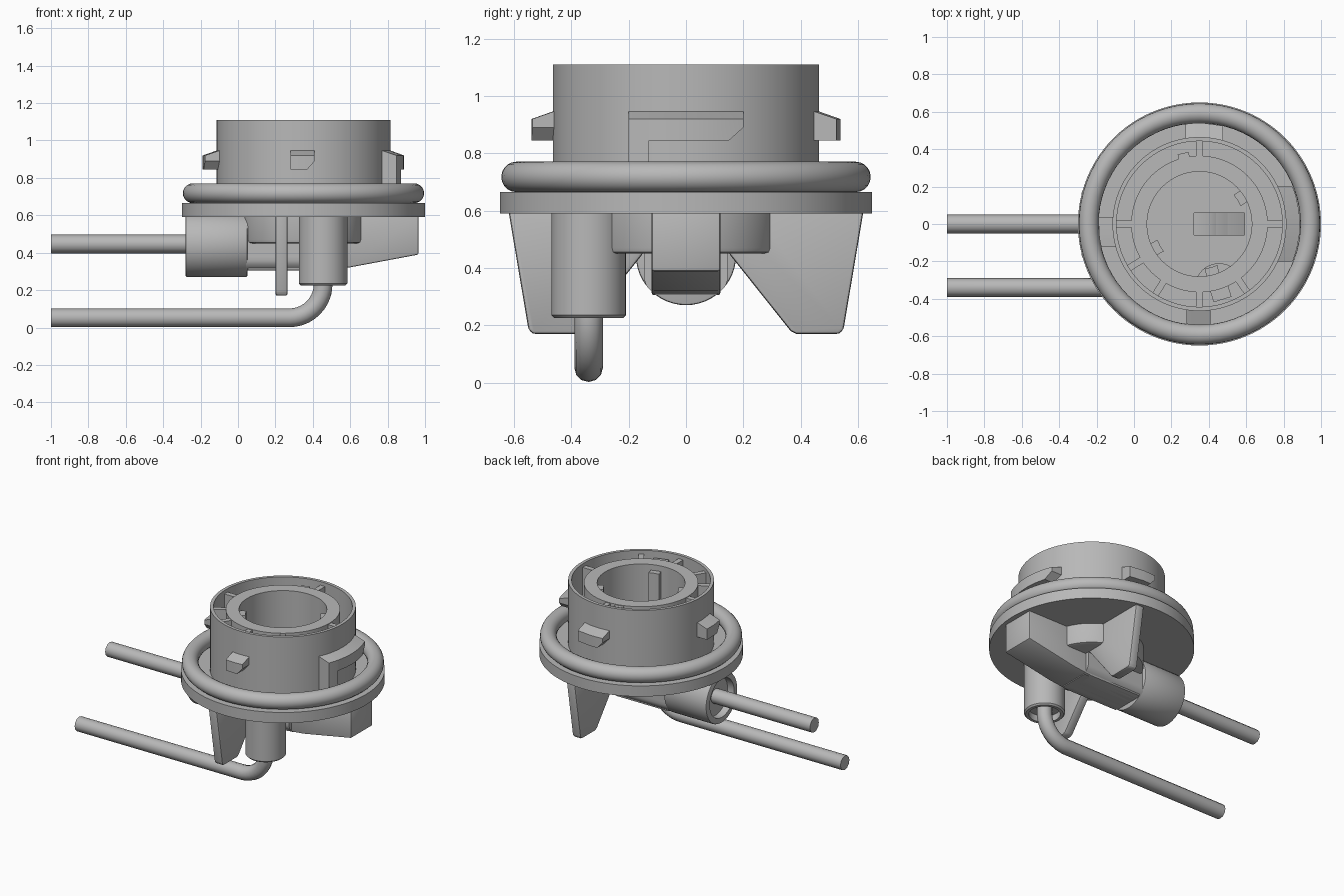
import bpy, bmesh, math
from mathutils import Vector

if "Cube" in bpy.data.objects:
    bpy.data.objects.remove(bpy.data.objects["Cube"], do_unlink=True)

CX = 0.35          # axis of the round socket
AXIS = Vector((CX, 0, 0))

grey = bpy.data.materials.new("mid grey plastic")
grey.use_nodes = True
grey.diffuse_color = (0.48, 0.48, 0.48, 1)
grey.node_tree.nodes["Principled BSDF"].inputs["Base Color"].default_value = (0.48, 0.48, 0.48, 1)


def activate(ob):
    bpy.ops.object.select_all(action="DESELECT")
    ob.select_set(True)
    bpy.context.view_layer.objects.active = ob


def finish(name, bm, bevel=0):
    """Turn a bmesh into a shaded object."""
    bmesh.ops.remove_doubles(bm, verts=bm.verts, dist=1e-5)
    bmesh.ops.recalc_face_normals(bm, faces=bm.faces)
    me = bpy.data.meshes.new(name)
    bm.to_mesh(me)
    bm.free()
    me.materials.append(grey)
    ob = bpy.data.objects.new(name, me)
    bpy.context.collection.objects.link(ob)
    activate(ob)
    if bevel:
        mod = ob.modifiers.new("soft edges", "BEVEL")
        mod.width, mod.segments, mod.limit_method = bevel, 2, "ANGLE"
        bpy.ops.object.modifier_apply(modifier=mod.name)
    bpy.ops.object.shade_smooth_by_angle(angle=math.radians(35))
    return ob


def lathe(name, profile, centre, steps):
    """Spin an open (r, z) profile round a vertical axis and cap its ends flat."""
    bm = bmesh.new()
    vs = [bm.verts.new((r, 0, z)) for r, z in profile]
    es = [bm.edges.new(p) for p in zip(vs, vs[1:])]
    bmesh.ops.spin(bm, geom=vs + es, cent=(0, 0, 0), axis=(0, 0, 1),
                   angle=math.tau, steps=steps, use_duplicate=False)
    bmesh.ops.remove_doubles(bm, verts=bm.verts, dist=1e-5)
    bmesh.ops.holes_fill(bm, edges=[e for e in bm.edges if e.is_boundary], sides=0)
    bmesh.ops.translate(bm, verts=bm.verts, vec=centre)
    return finish(name, bm)


def prism(name, pts, a, b, axis, bevel=0):
    """Extrude a 2D outline from a to b along x (y,z outline) or y (x,z) or z (x,y)."""
    place = {"x": lambda p, d: (d, p[0], p[1]),
             "y": lambda p, d: (p[0], d, p[1]),
             "z": lambda p, d: (p[0], p[1], d)}[axis]
    bm = bmesh.new()
    lo, hi = ([bm.verts.new(place(p, d)) for p in pts] for d in (a, b))
    bm.faces.new(lo)
    bm.faces.new(hi)
    n = len(pts)
    for i in range(n):
        j = (i + 1) % n
        bm.faces.new((lo[i], lo[j], hi[j], hi[i]))
    return finish(name, bm, bevel)


def circle(r, cu, cv, n=48):
    return [(cu + r * math.cos(math.tau * i / n), cv + r * math.sin(math.tau * i / n))
            for i in range(n)]


def cut(ob, cutter):
    mod = ob.modifiers.new("cut", "BOOLEAN")
    mod.operation, mod.solver, mod.object = "DIFFERENCE", "EXACT", cutter
    activate(ob)
    bpy.ops.object.modifier_apply(modifier=mod.name)
    bpy.ops.object.shade_smooth_by_angle(angle=math.radians(35))


def radial_block(name, facing, stations, r0, r1, top, outer_top):
    """Parallel-sided block on the socket wall; stations are (sideways offset, bottom)."""
    bm = bmesh.new()
    rings = []
    for side, bottom in stations:
        ring = []
        for r, z in ((r0, bottom), (r1, bottom), (r1, outer_top), (r0, top)):
            a = math.radians(facing) + math.asin(side / r)
            ring.append(bm.verts.new((CX + r * math.cos(a), r * math.sin(a), z)))
        rings.append(ring)
    for p, q in zip(rings, rings[1:]):
        for i in range(4):
            j = (i + 1) % 4
            bm.faces.new((p[i], p[j], q[j], q[i]))
    bm.faces.new(rings[0])
    bm.faces.new(rings[-1])
    return finish(name, bm)


def wire(name, points, radius=0.05):
    """Round solid wire along a path."""
    cu = bpy.data.curves.new(name, "CURVE")
    cu.dimensions, cu.bevel_depth, cu.bevel_resolution = "3D", radius, 4
    cu.use_fill_caps = True
    sp = cu.splines.new("POLY")
    sp.points.add(len(points) - 1)
    for p, co in zip(sp.points, points):
        p.co = (*co, 1)
    cu.materials.append(grey)
    ob = bpy.data.objects.new(name, cu)
    bpy.context.collection.objects.link(ob)
    activate(ob)
    bpy.ops.object.convert(target="MESH")
    bpy.ops.object.shade_smooth_by_angle(angle=math.radians(35))


# Flange, collar, inner tube and cup in one turned profile
socket = lathe("socket_body", [
    (.31, .45), (.325, .455), (.33, .47), (.33, .59), (.65, .59), (.65, .665),
    (.465, .665), (.465, 1.11), (.443, 1.11), (.443, .7), (.365, .7), (.365, 1.09),
    (.28, 1.09), (.28, .5)], AXIS, 96)

# Sealing ring
bm = bmesh.new()
ring = [bm.verts.new((.592 + u, 0, v)) for u, v in circle(.053, 0, .718, 20)]
edges = [bm.edges.new((ring[i - 1], ring[i])) for i in range(len(ring))]
bmesh.ops.spin(bm, geom=ring + edges, cent=(0, 0, 0), axis=(0, 0, 1),
               angle=math.tau, steps=72, use_duplicate=False)
bmesh.ops.translate(bm, verts=bm.verts, vec=AXIS)
finish("sealing_ring", bm)

# Ribs between collar and inner tube, keys inside the cup, small tube details
for i, deg in enumerate((0, 90, 180, 212, 238, 270, 305)):
    radial_block(f"bridge_rib_{i}", deg, [(-.018, .69), (.018, .69)], .355, .45, 1.085, 1.085)
for i, deg in enumerate((32, 209, 285)):
    radial_block(f"cup_key_{i}", deg, [(-.035, .49), (0, .49), (.035, .49)],
                 .24, .295, 1.05, 1.05)
radial_block("tube_bump", 103, [(-.03, .69), (.03, .69)], .355, .39, 1.085, 1.085)
radial_block("latch_block", 287, [(-.05, .69), (.05, .69)], .36, .425, 1.07, 1.07)

# Bayonet lugs round the collar, each with a chamfered leading end
for name, facing, a, b in (("front", 270, -.07, .06), ("back", 90, -.125, .075),
                           ("left_side", 180, -.037, .123)):
    radial_block(f"{name}_lug", facing, [(a, .845), ((a + b) / 2, .845), (b - .04, .845), (b, .89)],
                 .455, .54, .95, .92)
radial_block("stop_lug", 0, [(-.2, .665), (-.16, .665), (-.13, .665), (-.1299, .845),
                             (-.06, .845), (0, .845), (.07, .845), (.15, .845), (.2, .89)],
             .455, .537, .95, .92)

# Horizontal cable tube under the flange
tube = prism("cable_tube", circle(.175, 0, .445), -.28, .05, "x", .008)
spine = prism("tube_spine", [(max(-.145, min(.145, y)), max(z, .305))
                             for y, z in circle(.175, 0, .445)], .04, .5, "x")
block = prism("terminal_block", [(.05, .305), (.45, .305), (.6, .322), (.965, .39),
                                 (.965, .6), (.05, .6)], -.12, .12, "y", .008)

# Grip fins, set diagonally opposite each other across the socket axis
fin = [(.62, .6), (.55, .185), (.535, .17), (.385, .17), (.365, .18), (.15, .45), (.15, .6)]
fins = [prism(name, [(side * y, z) for y, z in fin], x, x + .065, "x", .014)
        for name, side, x in (("front_fin", -1, .2), ("back_fin", 1, .435))]

# Cutters: cable bore, cup hollow and the sloped terminal slot in its floor
bore = prism("bore_cutter", circle(.135, 0, .445, 32), -.4, -.23, "x")
cup = prism("cup_cutter", circle(.285, CX, 0), .48, 1.2, "z")
slot = prism("slot_cutter", [(.32, .7), (.32, .47), (.4, .47), (.59, .37), (.59, .7)],
             -.058, .058, "y")
cut(tube, bore)
for part in [spine, block] + fins:
    cut(part, cup)
for part in (socket, spine, block):
    cut(part, slot)
for helper in (bore, cup, slot):
    bpy.data.objects.remove(helper, do_unlink=True)

# Vertical cable post with recessed mouth
PX, PY = .455, -.34
lathe("cable_post", [(.1, .27), (.1, .225), (.12, .225), (.13, .235), (.13, .6)],
      Vector((PX, PY, 0)), 40)

# Wires
wire("straight_wire", [(-1, 0, .447), (-.1, 0, .447)])
R = .18
bend = [(PX - R + R * math.cos(t), PY, .052 + R - R * math.sin(t))
        for t in (math.pi / 2 * i / 10 for i in range(11))]
wire("bent_wire", [(PX, PY, .35)] + bend + [(-1, PY, .052)])
